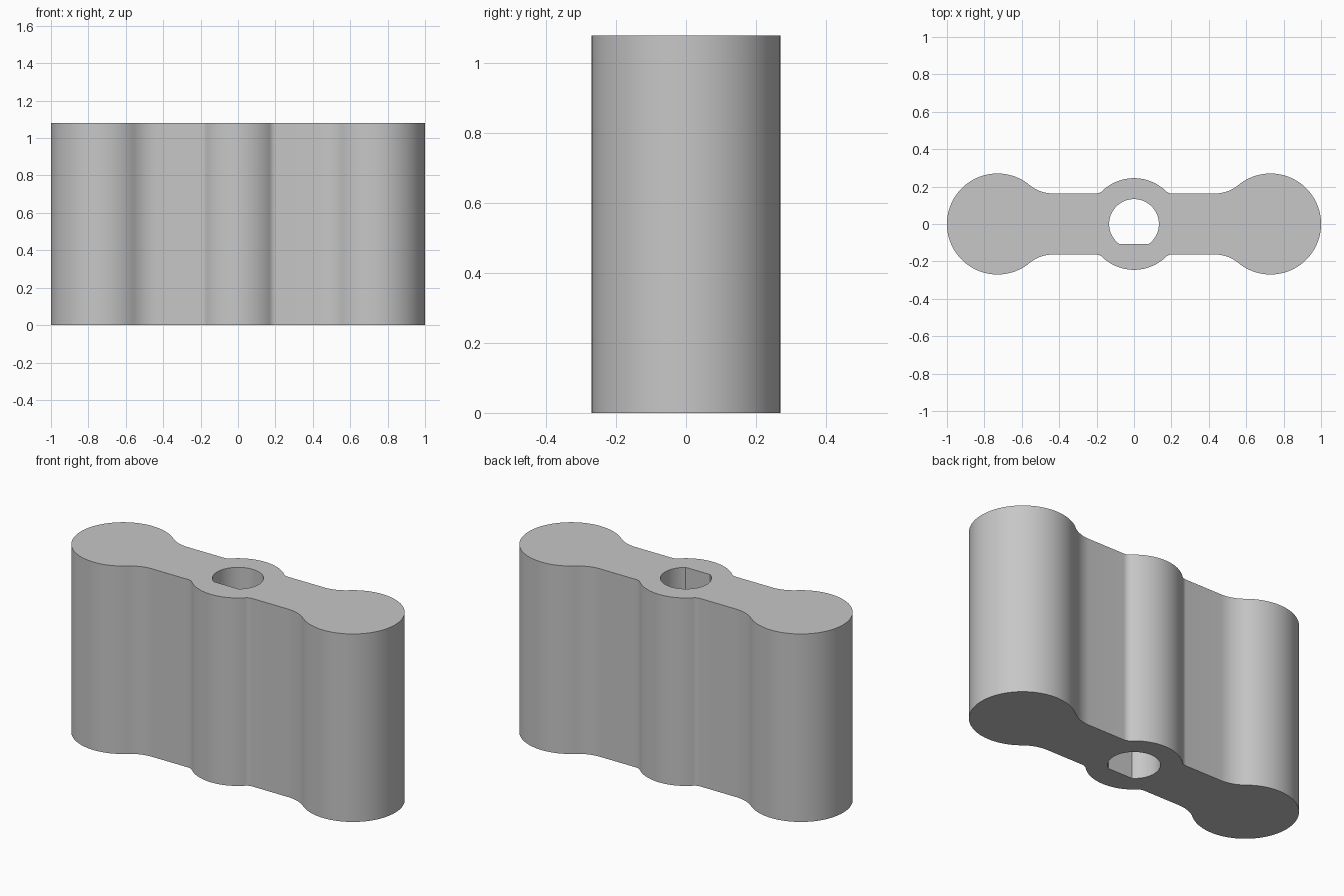
import bpy, bmesh
from math import atan2, asin, cos, sin, pi, sqrt, radians

cube = bpy.data.objects.get("Cube")
if cube:
    bpy.data.objects.remove(cube, do_unlink=True)

HEIGHT = 1.08
BAR = 0.163                  # half width of the straight bar
HUB_R, HUB_FILLET = 0.245, 0.05
LOBE_R, LOBE_X, LOBE_FILLET = 0.27, 0.73, 0.2
HOLE_R, HOLE_FLAT = 0.133, -0.108


def arc(cx, cy, r, a0, a1, n):
    return [(cx + r * cos(a0 + (a1 - a0) * i / n),
             cy + r * sin(a0 + (a1 - a0) * i / n)) for i in range(n + 1)]


def fillet(big_r, r):
    """Offset and contact angle of a fillet between a circle and the bar."""
    dx = sqrt((big_r + r) ** 2 - (BAR + r) ** 2)
    return dx, atan2(BAR + r, dx)


# One quarter of the outline, from the hub crown to the lobe tip
hub_dx, hub_a = fillet(HUB_R, HUB_FILLET)
lobe_dx, lobe_a = fillet(LOBE_R, LOBE_FILLET)
quarter = arc(0, 0, HUB_R, pi / 2, hub_a, 16)
quarter += arc(hub_dx, BAR + HUB_FILLET, HUB_FILLET, pi + hub_a, 1.5 * pi, 8)[1:]
quarter += arc(LOBE_X - lobe_dx, BAR + LOBE_FILLET, LOBE_FILLET,
               1.5 * pi, 2 * pi - lobe_a, 12)
quarter += arc(LOBE_X, 0, LOBE_R, pi - lobe_a, 0, 40)[1:]

# Mirror into a closed outline
half = quarter + [(x, -y) for x, y in quarter[-2::-1]]
outline = half + [(-x, y) for x, y in half[-2:0:-1]]

# D-shaped shaft hole, flat towards the front
flat_a = asin(HOLE_FLAT / HOLE_R)
hole = arc(0, 0, HOLE_R, flat_a, pi - flat_a, 64)

# Fill between the two loops and extrude upwards
bm = bmesh.new()
for loop in (outline, hole):
    verts = [bm.verts.new((x, y, 0)) for x, y in loop]
    for i, v in enumerate(verts):
        bm.edges.new((verts[i - 1], v))
bmesh.ops.triangle_fill(bm, edges=bm.edges[:], use_beauty=True, normal=(0, 0, 1))
ext = bmesh.ops.extrude_face_region(bm, geom=bm.faces[:], use_keep_orig=True)
top = [g for g in ext["geom"] if isinstance(g, bmesh.types.BMVert)]
bmesh.ops.translate(bm, verts=top, vec=(0, 0, HEIGHT))
bmesh.ops.recalc_face_normals(bm, faces=bm.faces[:])
mesh = bpy.data.meshes.new("lobed_body")
bm.to_mesh(mesh)
bm.free()

body = bpy.data.objects.new("lobed_body", mesh)
bpy.context.collection.objects.link(body)

# Plain grey material
grey = bpy.data.materials.new("plain_grey")
grey.use_nodes = True
colour = (0.57, 0.57, 0.57, 1)
grey.diffuse_color = colour
grey.node_tree.nodes["Principled BSDF"].inputs["Base Color"].default_value = colour
mesh.materials.append(grey)

# Smooth walls, sharp rims
bpy.ops.object.select_all(action="DESELECT")
body.select_set(True)
bpy.context.view_layer.objects.active = body
bpy.ops.object.shade_smooth_by_angle(angle=radians(30))
